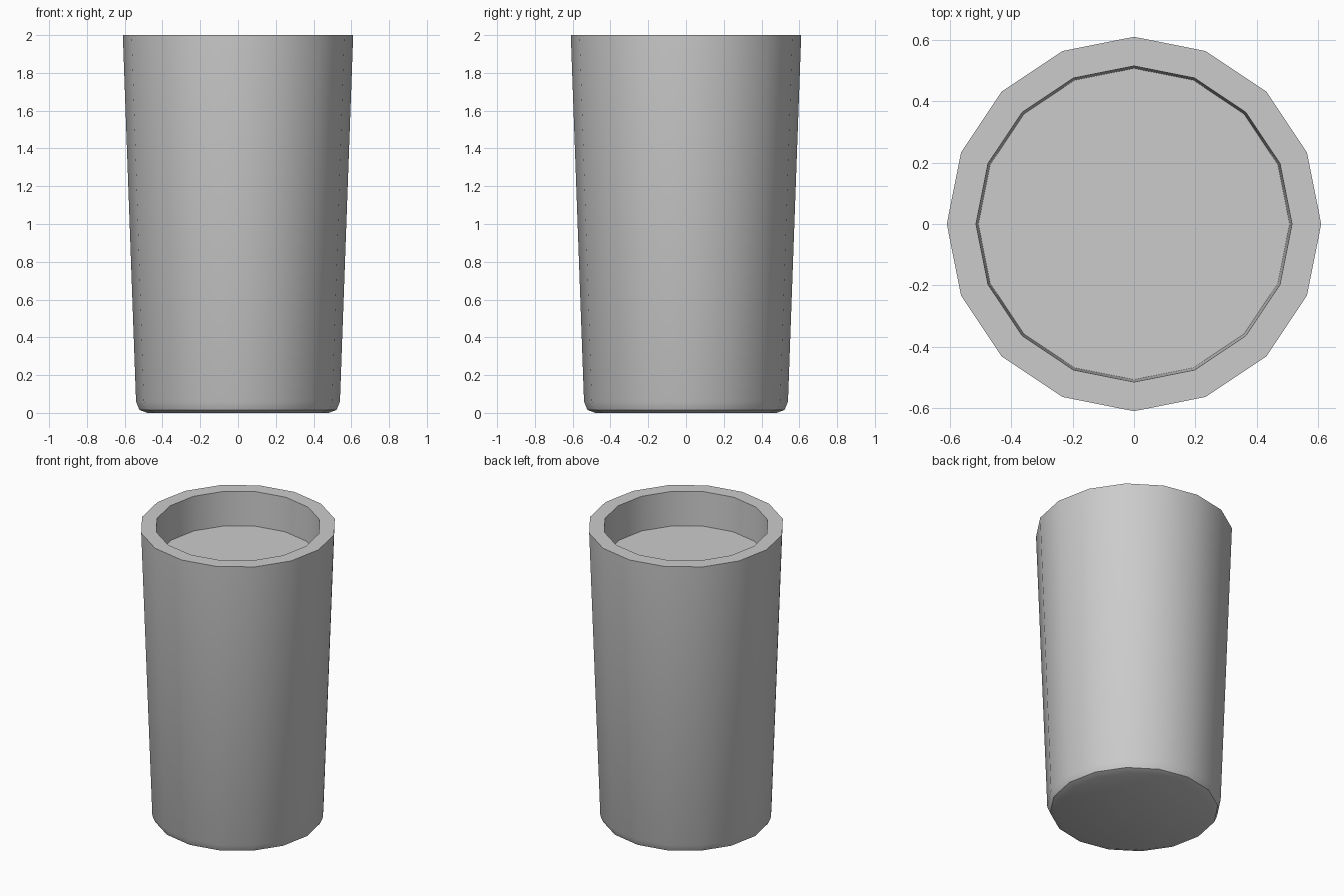
import bpy, bmesh, math

if "Cube" in bpy.data.objects:
    bpy.data.objects.remove(bpy.data.objects["Cube"])

SIDES = 16


def lathe(name, profile):
    """Revolve (radius, z) rings; first and last rings are capped."""
    bm = bmesh.new()
    rings = []
    for r, z in profile:
        rings.append([bm.verts.new((r * math.cos(2 * math.pi * i / SIDES),
                                    r * math.sin(2 * math.pi * i / SIDES), z))
                      for i in range(SIDES)])
    for a, b in zip(rings, rings[1:]):
        for i in range(SIDES):
            j = (i + 1) % SIDES
            bm.faces.new((a[i], a[j], b[j], b[i]))
    bm.faces.new(rings[0][::-1])
    bm.faces.new(rings[-1])
    bmesh.ops.recalc_face_normals(bm, faces=bm.faces)
    mesh = bpy.data.meshes.new(name)
    bm.to_mesh(mesh)
    bm.free()
    obj = bpy.data.objects.new(name, mesh)
    bpy.context.collection.objects.link(obj)
    bpy.ops.object.select_all(action='DESELECT')
    obj.select_set(True)
    bpy.context.view_layer.objects.active = obj
    bpy.ops.object.shade_smooth_by_angle(angle=math.radians(30))
    return obj


# Tapered cup: rounded foot, outer wall, thick rim, inner wall, fill surface
lathe("cup", [
    (0.48, 0.0), (0.522, 0.016), (0.54, 0.06),
    (0.61, 2.0),
    (0.515, 2.0), (0.507, 1.767),
])
